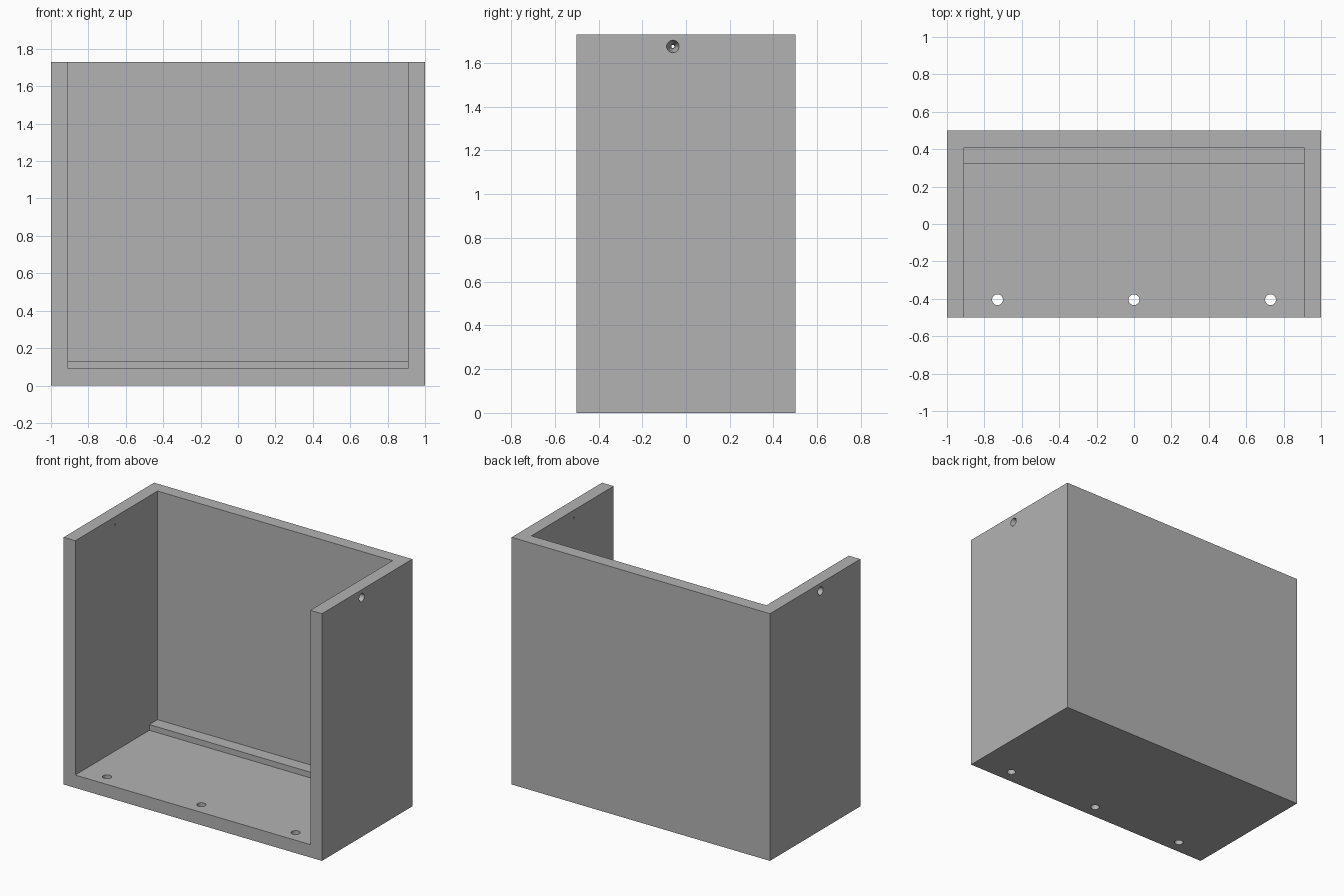
import bpy
import bmesh
import math
from mathutils import Matrix, Vector

cube = bpy.data.objects.get("Cube")
if cube:
    bpy.data.objects.remove(cube, do_unlink=True)

WIDTH, DEPTH, HEIGHT, WALL = 2.0, 1.0, 1.73, 0.09

grey = bpy.data.materials.new("mid_grey")
grey.use_nodes = True
grey.diffuse_color = (0.45, 0.45, 0.45, 1)
grey.node_tree.nodes["Principled BSDF"].inputs["Base Color"].default_value = grey.diffuse_color


def make_object(name, bm):
    bmesh.ops.recalc_face_normals(bm, faces=bm.faces)
    mesh = bpy.data.meshes.new(name)
    bm.to_mesh(mesh)
    bm.free()
    mesh.materials.append(grey)
    obj = bpy.data.objects.new(name, mesh)
    bpy.context.collection.objects.link(obj)
    return obj


def side_prism(name, outline, half_width):
    """Extrude a (y, z) outline across x."""
    bm = bmesh.new()
    face = bm.faces.new([bm.verts.new((-half_width, y, z)) for y, z in outline])
    moved = bmesh.ops.extrude_face_region(bm, geom=[face])["geom"]
    verts = [v for v in moved if isinstance(v, bmesh.types.BMVert)]
    bmesh.ops.translate(bm, verts=verts, vec=(2 * half_width, 0, 0))
    return make_object(name, bm)


def drill(name, centre, axis, r_start, r_end, length):
    """Round or tapered cutter running along axis."""
    bm = bmesh.new()
    turn = Vector((0, 0, 1)).rotation_difference(Vector(axis)).to_matrix().to_4x4()
    bmesh.ops.create_cone(bm, cap_ends=True, segments=32, radius1=r_start, radius2=r_end,
                          depth=length, matrix=Matrix.Translation(centre) @ turn)
    return make_object(name, bm)


def cut(target, cutter):
    cutter.hide_render = True
    mod = target.modifiers.new("cut", "BOOLEAN")
    mod.operation = "DIFFERENCE"
    mod.solver = "EXACT"
    mod.object = cutter
    bpy.context.view_layer.objects.active = target
    bpy.ops.object.modifier_apply(modifier=mod.name)
    bpy.data.objects.remove(cutter, do_unlink=True)


# Solid block for the open-fronted, open-topped box
front, back = -DEPTH / 2, DEPTH / 2
body = side_prism("open_box", [(front, 0), (back, 0), (back, HEIGHT), (front, HEIGHT)], WIDTH / 2)

# Hollow with a low ledge along the back of the floor
inner_back, ledge_front, ledge_top = back - WALL, back - 2 * WALL, 0.13
cut(body, side_prism("hollow", [
    (front - 0.1, WALL), (ledge_front, WALL), (ledge_front, ledge_top),
    (inner_back, ledge_top), (inner_back, HEIGHT + 0.1), (front - 0.1, HEIGHT + 0.1),
], WIDTH / 2 - WALL))

# Drain holes through the floor
for x in (-0.73, 0, 0.73):
    cut(body, drill("floor_hole", (x, -0.405, WALL / 2), (0, 0, 1), 0.029, 0.029, 0.2))

# Countersunk screw holes high in both side walls
for side in (-1, 1):
    inward = (-side, 0, 0)
    wall_x = side * (WIDTH / 2 - WALL / 2)
    cut(body, drill("screw_hole", (wall_x, -0.06, 1.675), inward, 0.007, 0.007, 0.2))
    cut(body, drill("countersink", (side * 0.965, -0.06, 1.675), inward, 0.029, 0.010, 0.072))

# Smooth bores, crisp box edges
bpy.ops.object.select_all(action="DESELECT")
body.select_set(True)
bpy.context.view_layer.objects.active = body
bpy.ops.object.shade_smooth_by_angle(angle=math.radians(25))
